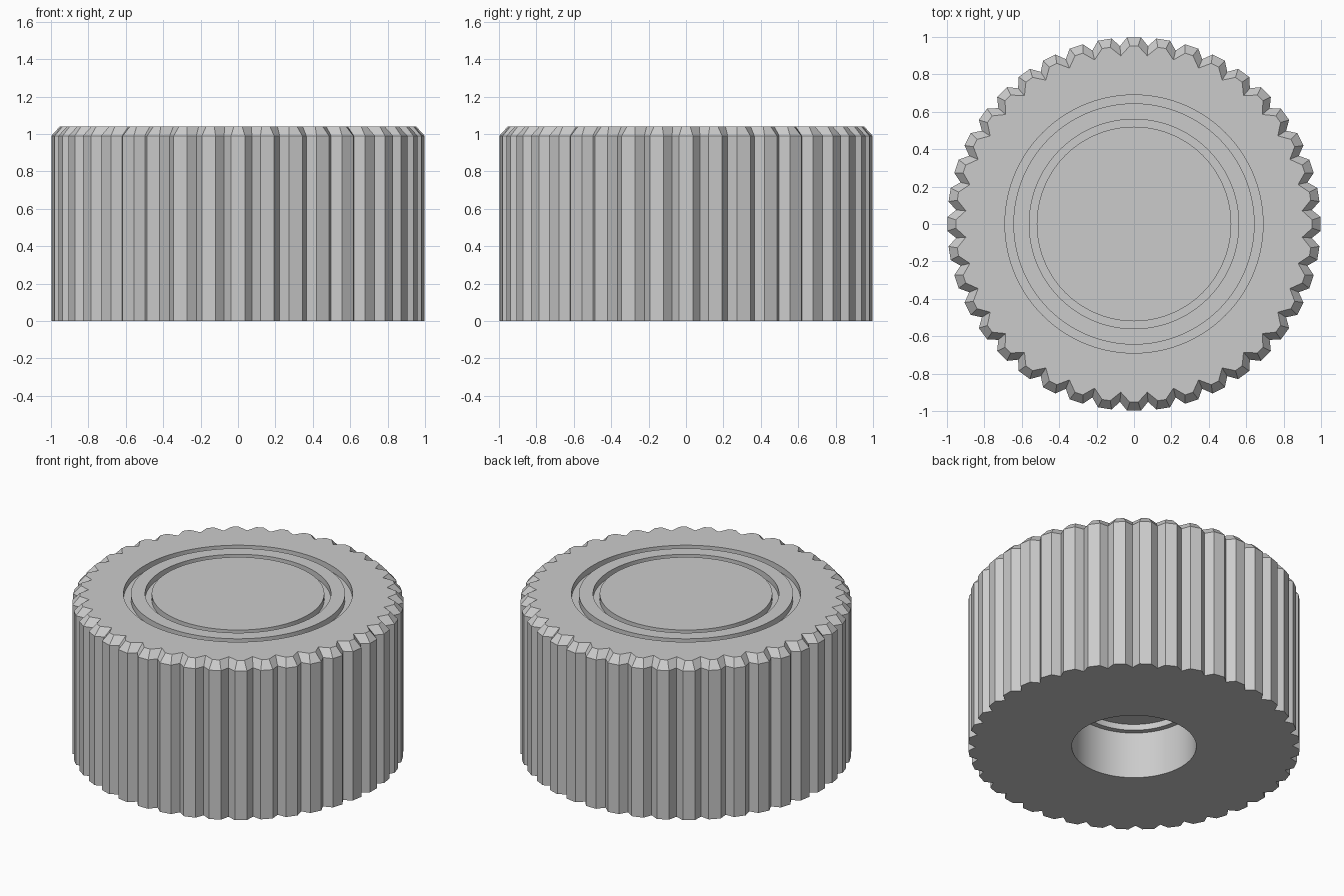
import bpy, bmesh, math

cube = bpy.data.objects.get("Cube")
if cube:
    bpy.data.objects.remove(cube, do_unlink=True)

TEETH = 40
SEGMENTS = TEETH * 3
STEP = 2 * math.pi / TEETH

grey = bpy.data.materials.new("plain grey")
grey.use_nodes = True
colour = (0.6, 0.6, 0.6, 1)
grey.diffuse_color = colour
grey.node_tree.nodes["Principled BSDF"].inputs["Base Color"].default_value = colour


def fluted(peak, half_width, valley, z):
    """Outline with a flat crest and a sharp valley for every tooth."""
    lean = math.atan2(half_width, peak)
    crest = math.hypot(half_width, peak)
    points = []
    for i in range(TEETH):
        for r, a in ((crest, -lean), (crest, lean), (valley, STEP / 2)):
            a += i * STEP
            points.append((r * math.cos(a), r * math.sin(a), z))
    return points


def circle(r, z):
    return [(r * math.cos(a), r * math.sin(a), z)
            for a in (2 * math.pi * i / SEGMENTS for i in range(SEGMENTS))]


# Rings run from the bore ceiling, out around the grip, to the top centre
TOP, FLOOR = 1.04, 1.0
rings = [circle(0.34, 0.35), circle(0.34, 0.31), circle(0.375, 0.31), circle(0.375, 0)]
rings += [fluted(0.998, 0.037, 0.954, z) for z in (0, 0.99)]
rings.append(fluted(0.953, 0.022, 0.902, TOP))
for outer, inner in ((0.69, 0.645), (0.56, 0.52)):
    rings += [circle(outer, TOP), circle(outer, FLOOR), circle(inner, FLOOR), circle(inner, TOP)]

bm = bmesh.new()
loops = [[bm.verts.new(p) for p in ring] for ring in rings]
for a, b in zip(loops, loops[1:]):
    for i in range(SEGMENTS):
        j = (i + 1) % SEGMENTS
        bm.faces.new((a[i], a[j], b[j], b[i]))
bm.faces.new(loops[0])
bm.faces.new(loops[-1])
bmesh.ops.recalc_face_normals(bm, faces=bm.faces)

mesh = bpy.data.meshes.new("fluted_knob")
bm.to_mesh(mesh)
bm.free()
mesh.materials.append(grey)
knob = bpy.data.objects.new("fluted_knob", mesh)
bpy.context.collection.objects.link(knob)

# Smooth the round walls, keep the flutes crisp
bpy.ops.object.select_all(action="DESELECT")
knob.select_set(True)
bpy.context.view_layer.objects.active = knob
bpy.ops.object.shade_smooth_by_angle(angle=math.radians(20))
